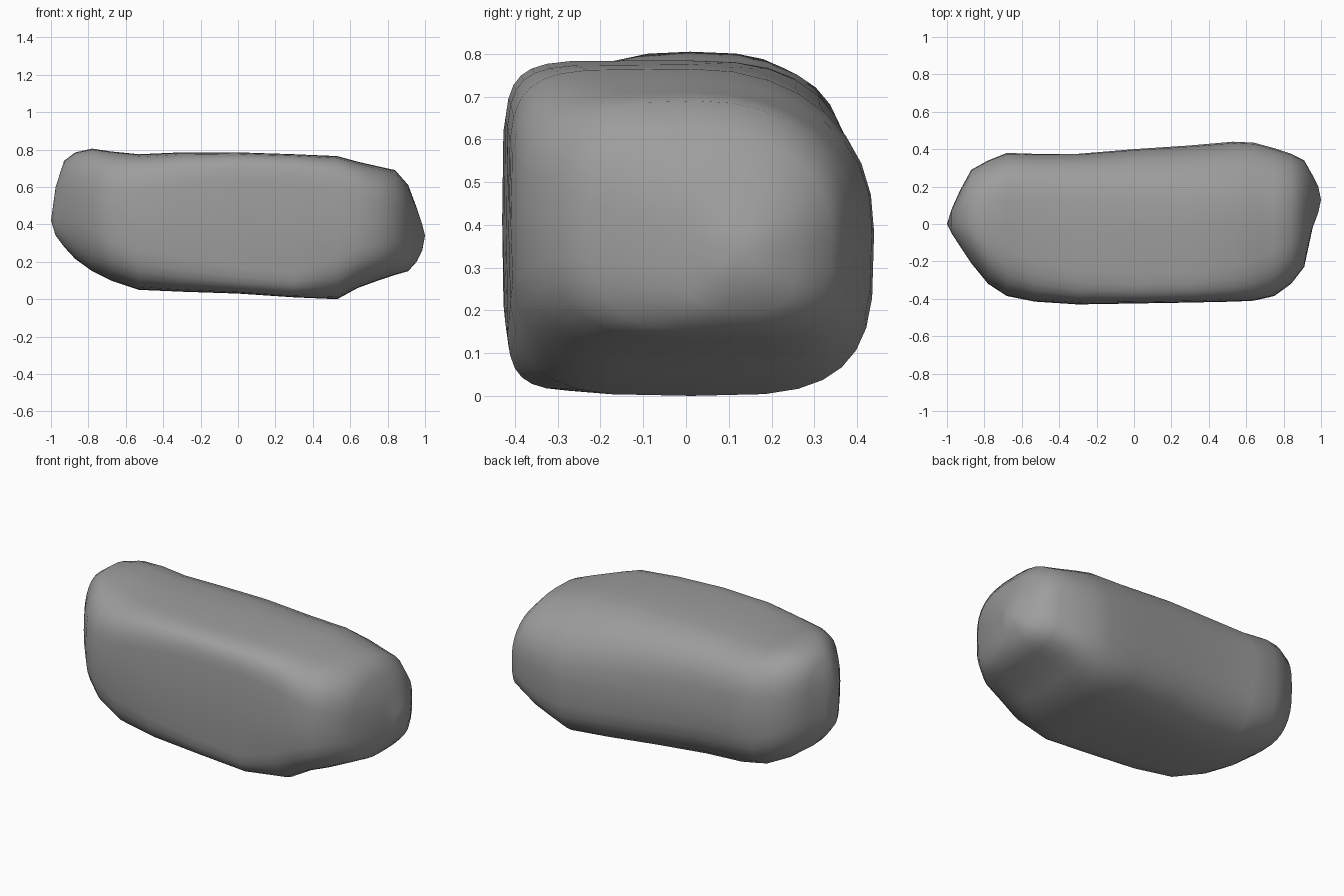
import bpy, bmesh, math

if "Cube" in bpy.data.objects:
    bpy.data.objects.remove(bpy.data.objects["Cube"])

# Boulder sections: x, front y, back y, bottom z, top z
SECTIONS = [
    (-0.975, -0.05, 0.08, 0.34, 0.60),
    (-0.93, -0.12, 0.18, 0.28, 0.74),
    (-0.87, -0.21, 0.29, 0.215, 0.785),
    (-0.78, -0.32, 0.34, 0.15, 0.805),
    (-0.68, -0.385, 0.38, 0.10, 0.79),
    (-0.53, -0.415, 0.375, 0.05, 0.775),
    (-0.30, -0.43, 0.375, 0.04, 0.785),
    (0.00, -0.425, 0.40, 0.03, 0.785),
    (0.30, -0.42, 0.42, 0.01, 0.775),
    (0.53, -0.415, 0.44, 0.00, 0.765),
    (0.64, -0.41, 0.435, 0.06, 0.735),
    (0.75, -0.385, 0.405, 0.10, 0.71),
    (0.84, -0.32, 0.375, 0.13, 0.69),
    (0.91, -0.23, 0.34, 0.15, 0.61),
    (0.955, -0.02, 0.26, 0.20, 0.49),
    (0.985, 0.06, 0.20, 0.26, 0.40),
]
# Corner squareness along x: x, front top, back top, front bottom, back bottom
CORNERS = [
    (-1.0, 2.2, 2.2, 2.2, 2.2),
    (-0.75, 2.8, 3.0, 3.0, 3.3),
    (-0.5, 4.5, 3.4, 4.0, 2.5),
    (0.0, 7.0, 2.8, 7.0, 3.1),
    (0.28, 7.0, 2.4, 8.0, 3.4),
    (0.55, 5.5, 2.2, 3.6, 3.6),
    (0.75, 3.5, 2.2, 3.2, 4.5),
    (1.0, 2.5, 2.2, 2.4, 3.0),
]
SEGMENTS = 32


def corners_at(x):
    for a, b in zip(CORNERS, CORNERS[1:]):
        if x <= b[0]:
            t = (x - a[0]) / (b[0] - a[0])
            return [p + (q - p) * t for p, q in zip(a[1:], b[1:])]


def ring(bm, x, y0, y1, z0, z1):
    """Squarish oval section with its own roundness in each corner."""
    yc, zc = (y0 + y1) / 2, (z0 + z1) / 2
    hy, hz = (y1 - y0) / 2, (z1 - z0) / 2
    power = corners_at(x)
    verts = []
    for i in range(SEGMENTS):
        a = math.tau * i / SEGMENTS
        c, s = math.cos(a), math.sin(a)
        e = 2 / power[(0 if s > 0 else 2) + (1 if c > 0 else 0)]
        y = yc + hy * math.copysign(abs(c) ** e, c)
        z = zc + hz * math.copysign(abs(s) ** e, s)
        verts.append(bm.verts.new((x, y, z)))
    return verts


bm = bmesh.new()
rings = [ring(bm, *s) for s in SECTIONS]

# Skin between the sections
for a, b in zip(rings, rings[1:]):
    for i in range(SEGMENTS):
        j = (i + 1) % SEGMENTS
        bm.faces.new((a[i], a[j], b[j], b[i]))

# Blunt tips at both ends
for loop, tip in ((rings[0], (-1.0, 0.0, 0.42)), (rings[-1], (1.0, 0.13, 0.34))):
    v = bm.verts.new(tip)
    for i in range(SEGMENTS):
        bm.faces.new((loop[i], loop[(i + 1) % SEGMENTS], v))

bmesh.ops.recalc_face_normals(bm, faces=bm.faces[:])
for f in bm.faces:
    f.smooth = True

mesh = bpy.data.meshes.new("boulder")
bm.to_mesh(mesh)
bm.free()
boulder = bpy.data.objects.new("boulder", mesh)
bpy.context.collection.objects.link(boulder)

# Dark grey stone
stone = bpy.data.materials.new("stone")
stone.diffuse_color = (0.34, 0.34, 0.34, 1)
stone.use_nodes = True
stone.node_tree.nodes["Principled BSDF"].inputs["Base Color"].default_value = stone.diffuse_color
mesh.materials.append(stone)
